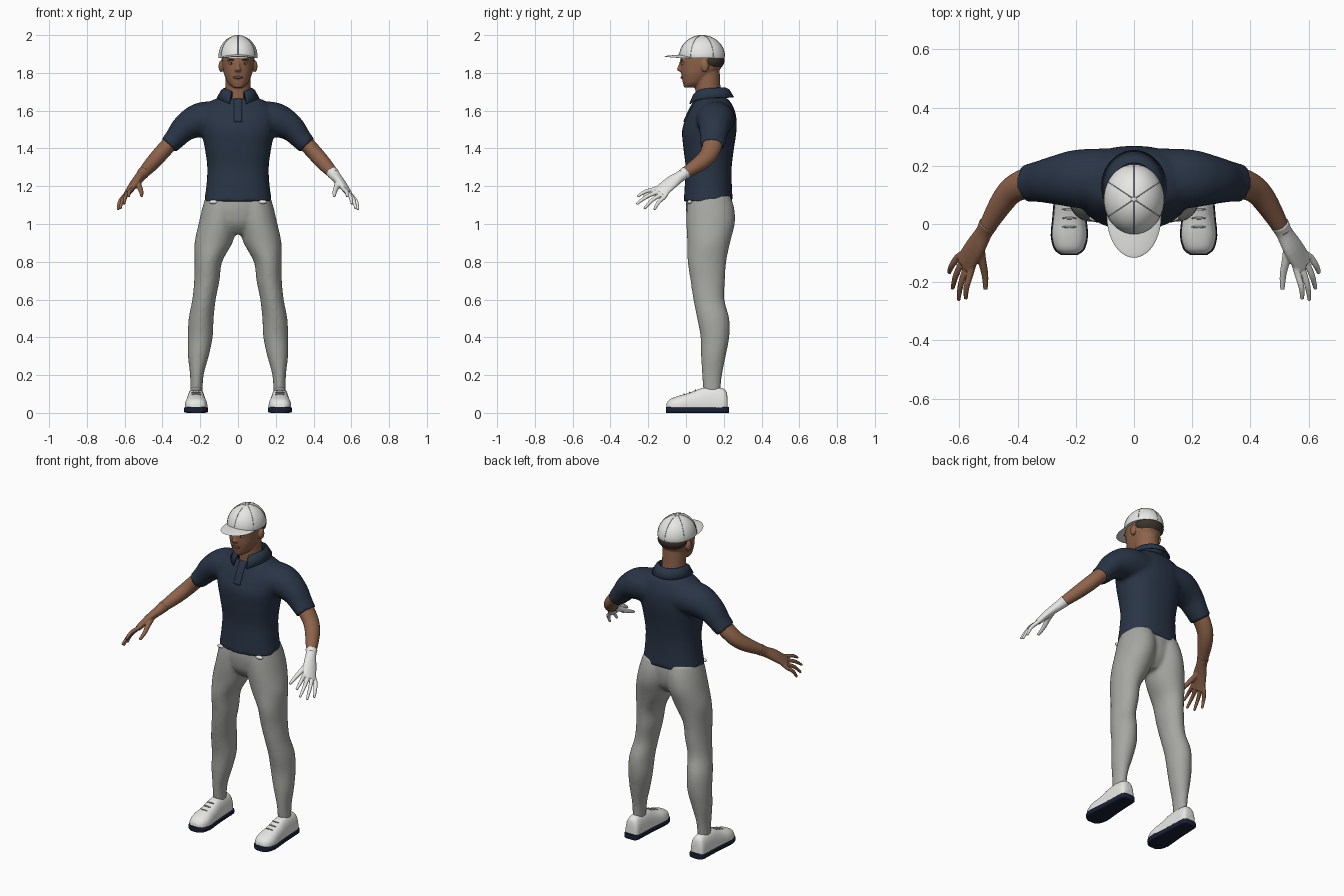
import bpy, bmesh, math
from mathutils import Vector, Matrix

default = bpy.data.objects.get("Cube")
if default:
    bpy.data.objects.remove(default, do_unlink=True)

X, Y, Z = Vector((1, 0, 0)), Vector((0, 1, 0)), Vector((0, 0, 1))


def material(name, r, g, b):
    m = bpy.data.materials.new(name)
    m.use_nodes = True
    m.diffuse_color = (r, g, b, 1)
    bsdf = m.node_tree.nodes["Principled BSDF"]
    bsdf.inputs["Base Color"].default_value = (r, g, b, 1)
    bsdf.inputs["Roughness"].default_value = 0.8
    return m


navy = material("navy cloth", .022, .035, .06)
sole_navy = material("dark navy rubber", .01, .014, .035)
grey = material("grey trousers", .38, .38, .36)
white = material("white", .8, .8, .78)
seam_grey = material("seam grey", .4, .4, .39)
skin = material("skin", .27, .125, .07)
hair_brown = material("dark hair", .045, .033, .024)
lip = material("lips", .15, .065, .05)


def spline(rows, sub):
    """Smooth rows of numbers with a Catmull-Rom curve."""
    pts = [rows[0], *rows, rows[-1]]
    out = []
    for p, q, r, s in zip(pts, pts[1:], pts[2:], pts[3:]):
        for k in range(sub):
            t = k / sub
            out.append([b + (c - a) * t / 2 + (a - 2.5 * b + 2 * c - d / 2) * t * t
                        + (1.5 * (b - c) + (d - a) / 2) * t ** 3
                        for a, b, c, d in zip(p, q, r, s)])
    return out + [list(rows[-1])]


def loft(bm, rows, u=X, v=Y, seg=32, sub=4, power=2):
    """Closed tube through rows of (x, y, z, radius u, radius v)."""
    rows = spline(rows, sub)
    rings = []
    for i, row in enumerate(rows):
        c, a, b = Vector(row[:3]), max(row[3], .001), max(row[4], .001)
        uu, vv = u, v
        if v is None:
            t = Vector(rows[min(i + 1, len(rows) - 1)][:3]) - Vector(rows[max(i - 1, 0)][:3])
            t.normalize()
            uu = (u - t * u.dot(t)).normalized()
            vv = t.cross(uu)
        ring = []
        for k in range(seg):
            ang = math.tau * k / seg
            co, si = math.cos(ang), math.sin(ang)
            e = 2 / power
            ring.append(bm.verts.new(c + uu * math.copysign(abs(co) ** e, co) * a
                                     + vv * math.copysign(abs(si) ** e, si) * b))
        rings.append(ring)
    for r, s in zip(rings, rings[1:]):
        for k in range(seg):
            n = (k + 1) % seg
            bm.faces.new((r[k], r[n], s[n], s[k]))
    bm.faces.new(rings[0])
    bm.faces.new(rings[-1])


def ball(bm, centre, size, seg=20):
    return bmesh.ops.create_uvsphere(bm, u_segments=seg, v_segments=seg // 2, radius=1,
                                     matrix=Matrix.Translation(centre) @ Matrix.Diagonal((*size, 1)))["verts"]


def finish(name, bm, mat, voxel=0, smooth=4, flip=False):
    if flip:
        bmesh.ops.scale(bm, vec=(-1, 1, 1), verts=bm.verts)
    bmesh.ops.recalc_face_normals(bm, faces=bm.faces)
    mesh = bpy.data.meshes.new(name)
    bm.to_mesh(mesh)
    bm.free()
    mesh.materials.append(mat)
    ob = bpy.data.objects.new(name, mesh)
    bpy.context.collection.objects.link(ob)
    bpy.ops.object.select_all(action="DESELECT")
    ob.select_set(True)
    bpy.context.view_layer.objects.active = ob
    bpy.ops.object.shade_smooth_by_angle(angle=math.radians(45))
    if voxel:
        rm = ob.modifiers.new("blend", "REMESH")
        rm.mode, rm.voxel_size, rm.use_smooth_shade = "VOXEL", voxel, True
        sm = ob.modifiers.new("soften", "SMOOTH")
        sm.iterations = smooth
    return ob


# Shirt: torso and both sleeves blended together
bm = bmesh.new()
loft(bm, [(0, cy, z, a, b) for z, cy, a, b in (
    (1.12, .118, .18, .13), (1.2, .118, .168, .125), (1.3, .12, .163, .122), (1.4, .12, .176, .134),
    (1.5, .124, .195, .144), (1.58, .136, .2, .128), (1.64, .14, .16, .1), (1.675, .135, .09, .07))],
    power=2.3)
for s in (1, -1):
    loft(bm, [(s * .1, .155, 1.555, .105, .095), (s * .2, .155, 1.55, .1, .092),
              (s * .28, .15, 1.51, .082, .073), (s * .33, .145, 1.455, .07, .058),
              (s * .367, .14, 1.415, .066, .051)], u=Y, v=None)
shirt = finish("shirt", bm, navy, .01, 5)

# Button placket wrapped onto the chest
bm = bmesh.new()
bmesh.ops.create_grid(bm, x_segments=4, y_segments=12, size=1,
                      matrix=Matrix.Translation((0, -.2, 1.6)) @ Matrix.Rotation(math.pi / 2, 4, "X")
                      @ Matrix.Diagonal((.021, .06, 1, 1)))
placket = finish("placket", bm, navy)
wrap = placket.modifiers.new("wrap", "SHRINKWRAP")
wrap.target, wrap.wrap_method = shirt, "PROJECT"
wrap.use_project_y = True
placket.modifiers.new("thickness", "SOLIDIFY").thickness = .012
placket.modifiers["thickness"].offset = 0

# Folded collar, open at the front
bm = bmesh.new()
strips = []
for k in range(37):
    w = k / 18 - 1
    t, drop = math.radians(156) * w, abs(w) ** 4
    strips.append([bm.verts.new((a * math.sin(t), .13 + b * math.cos(t), z)) for a, b, z in (
        (.072, .075, 1.655 - .01 * drop), (.075, .08, 1.722 - .02 * drop), (.09, .1, 1.712 - .025 * drop),
        (.112, .124, 1.672 - .035 * drop))])
for r, s in zip(strips, strips[1:]):
    for j in range(3):
        bm.faces.new((r[j], s[j], s[j + 1], r[j + 1]))
collar = finish("collar", bm, navy)
collar.modifiers.new("thickness", "SOLIDIFY").thickness = .007

# Trousers: two legs and the pelvis
bm = bmesh.new()
for s in (1, -1):
    loft(bm, [(s * cx, cy, z, a, b) for z, cx, cy, a, b in (
        (.1, .22, .137, .032, .044), (.2, .218, .138, .036, .053), (.3, .21, .145, .055, .065),
        (.4, .2, .153, .066, .076), (.5, .195, .144, .066, .085), (.6, .18, .121, .062, .082),
        (.7, .165, .115, .067, .091), (.8, .157, .111, .073, .102), (.9, .13, .12, .1, .113),
        (1, .106, .13, .103, .128), (1.08, .092, .13, .098, .126), (1.15, .085, .125, .085, .11))])
loft(bm, [(0, .12, z, a, b) for z, a, b in (
    (.945, .04, .06), (1, .15, .105), (1.08, .184, .12), (1.16, .165, .115))])
finish("trousers", bm, grey, .01, 5)

# Pocket linings just under the hem
bm = bmesh.new()
for s in (1, -1):
    ball(bm, (s * .13, .02, 1.117), (.024, .012, .011))
finish("pocket_linings", bm, white)

# Arms and hands: the left hand wears a glove
knuckle_in, knuckle_out = Vector((.56, -.165, 1.185)), Vector((.607, -.115, 1.143))
tips = ((.578, -.258, 1.145), (.603, -.262, 1.105), (.623, -.222, 1.08), (.635, -.168, 1.075))
for side, flip, hand_mat in (("left", False, white), ("right", True, skin)):
    bm = bmesh.new()
    loft(bm, [(.33, .145, 1.455, .055, .045), (.375, .138, 1.41, .052, .042), (.42, .115, 1.36, .047, .041),
              (.46, .065, 1.315, .041, .038), (.513, -.025, 1.258, .027, .027)], u=Y, v=None)
    finish(side + "_arm", bm, skin, flip=flip)
    bm = bmesh.new()
    loft(bm, [(.5, 0, 1.273, .034, .033), (.515, -.028, 1.253, .03, .028), (.545, -.08, 1.218, .04, .023),
              (.583, -.14, 1.165, .042, .016)], u=knuckle_out - knuckle_in, v=None)
    for i, tip in enumerate(tips):
        base = knuckle_in.lerp(knuckle_out, i / 3)
        back = base.lerp(Vector((.53, -.06, 1.23)), .3)
        bend = base.lerp(Vector(tip), .5) + Vector((.006, -.004, .006))
        loft(bm, [(*back, .011, .011), (*base, .0115, .0115), (*bend, .0105, .0105),
                  (*tip, .007, .007)], u=X, v=None, seg=12)
    loft(bm, [(.53, -.065, 1.225, .016, .016), (.523, -.12, 1.2, .015, .015),
              (.512, -.175, 1.17, .012, .012), (.51, -.225, 1.148, .008, .008)], u=X, v=None, seg=12)
    finish(side + "_hand", bm, hand_mat, .004, 3, flip)

# Head, neck, nose and ears
bm = bmesh.new()
loft(bm, [(0, cy, z, a, b) for z, cy, a, b in (
    (1.722, .02, .026, .03), (1.745, .04, .052, .056), (1.79, .063, .073, .088), (1.83, .08, .082, .108),
    (1.88, .085, .086, .114), (1.93, .085, .08, .1), (1.97, .085, .04, .05))], power=2.2)
loft(bm, [(0, cy, z, .067, b) for z, cy, b in ((1.6, .125, .072), (1.7, .117, .067), (1.82, .11, .068))])
loft(bm, [(0, -.022, 1.865, .009, .01), (0, -.03, 1.835, .01, .012), (0, -.033, 1.817, .017, .015),
          (0, -.022, 1.805, .012, .01)])
for s in (1, -1):
    ball(bm, (s * .09, .1, 1.835), (.013, .021, .032))
    ball(bm, (s * .036, -.012, 1.868), (.024, .014, .008))
finish("head", bm, skin, .005, 3)

# Facial details
for name, mat, y, z, size in (("eyes", white, -.017, 1.85, (.012, .009, .005)),
                              ("pupils", hair_brown, -.022, 1.85, (.005, .006, .005)),
                              ("brows", hair_brown, -.022, 1.869, (.021, .008, .004))):
    bm = bmesh.new()
    for s in (1, -1):
        ball(bm, (s * .036, y, z), size)
    finish(name, bm, mat)
bm = bmesh.new()
ball(bm, (0, -.018, 1.776), (.026, .011, .008))
finish("mouth", bm, lip)
bm = bmesh.new()
ball(bm, (0, .128, 1.865), (.089, .077, .055))
finish("hair", bm, hair_brown)

# Cap crown, brim, seams and button
bm = bmesh.new()
for v in ball(bm, (0, .085, 1.885), (.104, .121, .114), 40):
    v.co.z = max(v.co.z, 1.88)
finish("cap_crown", bm, white)
bm = bmesh.new()
for v in ball(bm, (0, .03, 1.893), (.094, .146, .006), 40):
    v.co.y = min(v.co.y, .03)
    v.co.z -= 1.6 * v.co.x ** 2 + .05 * max(0, -v.co.y)
finish("cap_brim", bm, white)
bm = bmesh.new()
for k in range(3):
    yaw = math.pi * (k / 3 + .5)
    arc = [math.pi * j / 16 for j in range(17)]
    loft(bm, [(.104 * math.cos(a) * math.cos(yaw), .085 + .121 * math.cos(a) * math.sin(yaw),
               1.885 + .114 * math.sin(a), .0015, .0015) for a in arc],
         u=Vector((-math.sin(yaw), math.cos(yaw), 0)), v=None, seg=6, sub=2)
finish("cap_seams", bm, seam_grey)
bm = bmesh.new()
ball(bm, (0, .085, 1.997), (.01, .01, .004))
finish("cap_button", bm, white)

# Shoes: uppers, soles and laces
profile = ((.22, .028, .085), (.205, .043, .125), (.14, .047, .138), (.08, .05, .13), (.02, .055, .107),
           (-.04, .06, .09), (-.085, .048, .072), (-.103, .025, .05))
for side, s in (("left", 1), ("right", -1)):
    bm = bmesh.new()
    loft(bm, [(s * .222, y, .03, a, top - .03) for y, a, top in profile], v=Z, power=2.5)
    for v in bm.verts:
        v.co.z = max(v.co.z, .025)
    finish(side + "_shoe", bm, white)
    bm = bmesh.new()
    loft(bm, [(s * .222, y * 1.03, .016, a + .004, .016) for y, a, top in profile], v=Z, power=6)
    finish(side + "_sole", bm, sole_navy)
    bm = bmesh.new()
    for y, z in ((-.01, .098), (.02, .108), (.05, .12)):
        ball(bm, (s * .222, y, z), (.026, .004, .004), 12)
    finish(side + "_laces", bm, seam_grey)
